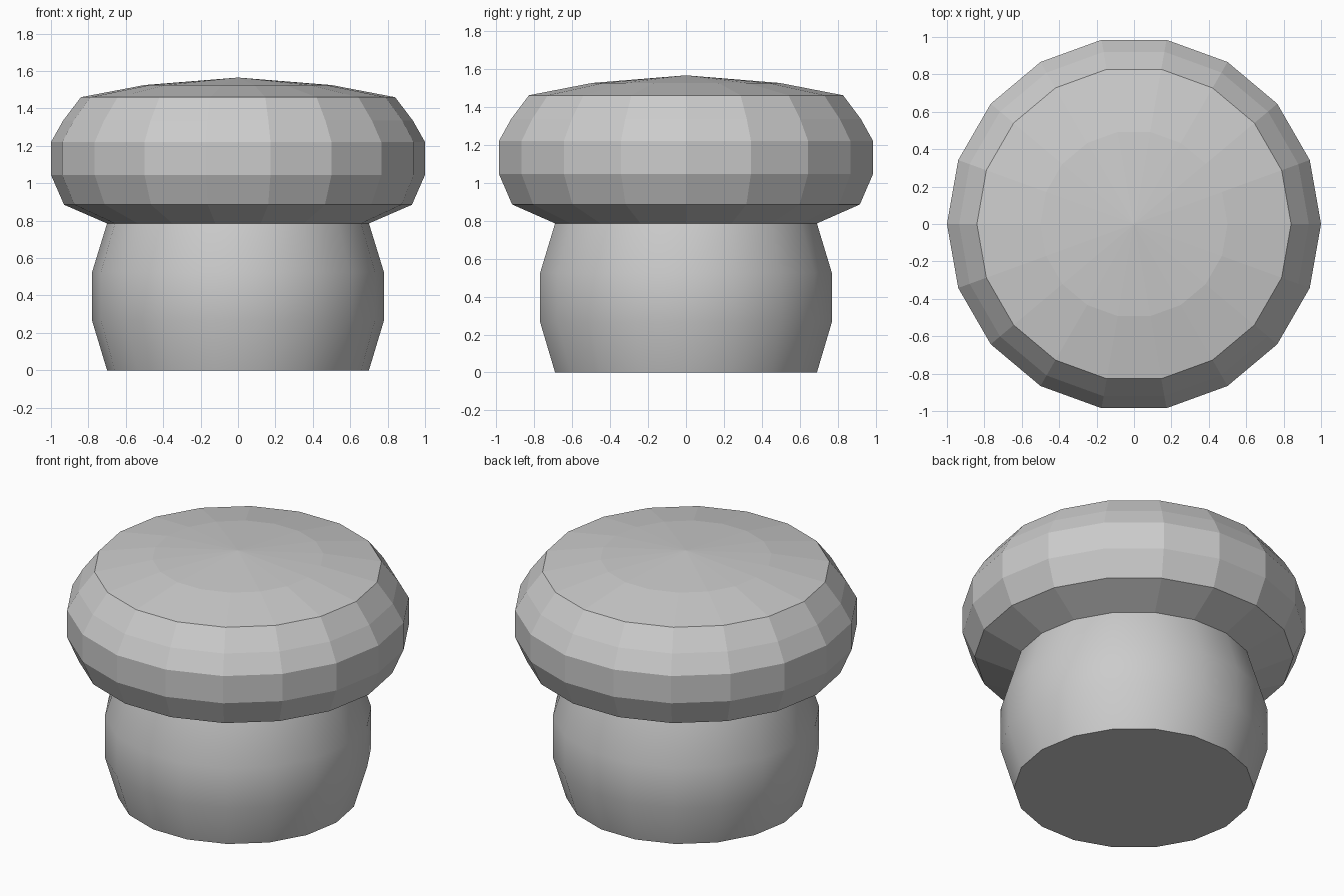
import bpy, bmesh
from math import cos, sin, tau

if "Cube" in bpy.data.objects:
    bpy.data.objects.remove(bpy.data.objects["Cube"])

SIDES = 18


def lathe(name, profile, smooth=False, cap_bottom=False):
    """Spin (radius, z) points, listed bottom to top, around the z axis."""
    bm = bmesh.new()
    rings = []
    for r, z in profile:
        n = SIDES if r > 0 else 1
        rings.append([bm.verts.new((r * cos(tau * i / SIDES), r * sin(tau * i / SIDES), z))
                      for i in range(n)])
    for low, high in zip(rings, rings[1:]):
        for i in range(SIDES):
            j = (i + 1) % SIDES
            top = [high[0]] if len(high) == 1 else [high[j], high[i]]
            bm.faces.new([low[i], low[j]] + top).smooth = smooth
    if cap_bottom:
        bm.faces.new(rings[0][::-1])
        for edge in bm.faces[:] and [e for e in bm.edges if all(v in rings[0] for v in e.verts)]:
            edge.smooth = False
    mesh = bpy.data.meshes.new(name)
    bm.to_mesh(mesh)
    bm.free()
    obj = bpy.data.objects.new(name, mesh)
    bpy.context.collection.objects.link(obj)
    return obj


# Smooth, barrel-shaped stem with a flat base
lathe("mushroom_stem", [(0.70, 0), (0.78, 0.265), (0.78, 0.525), (0.70, 0.785)],
      smooth=True, cap_bottom=True)

# Faceted cap: underside, rounded rim, shallow domed top
lathe("mushroom_cap", [(0.70, 0.785), (0.93, 0.885), (1.0, 1.045), (1.0, 1.22),
                       (0.935, 1.335), (0.84, 1.46), (0.50, 1.525), (0, 1.565)])
